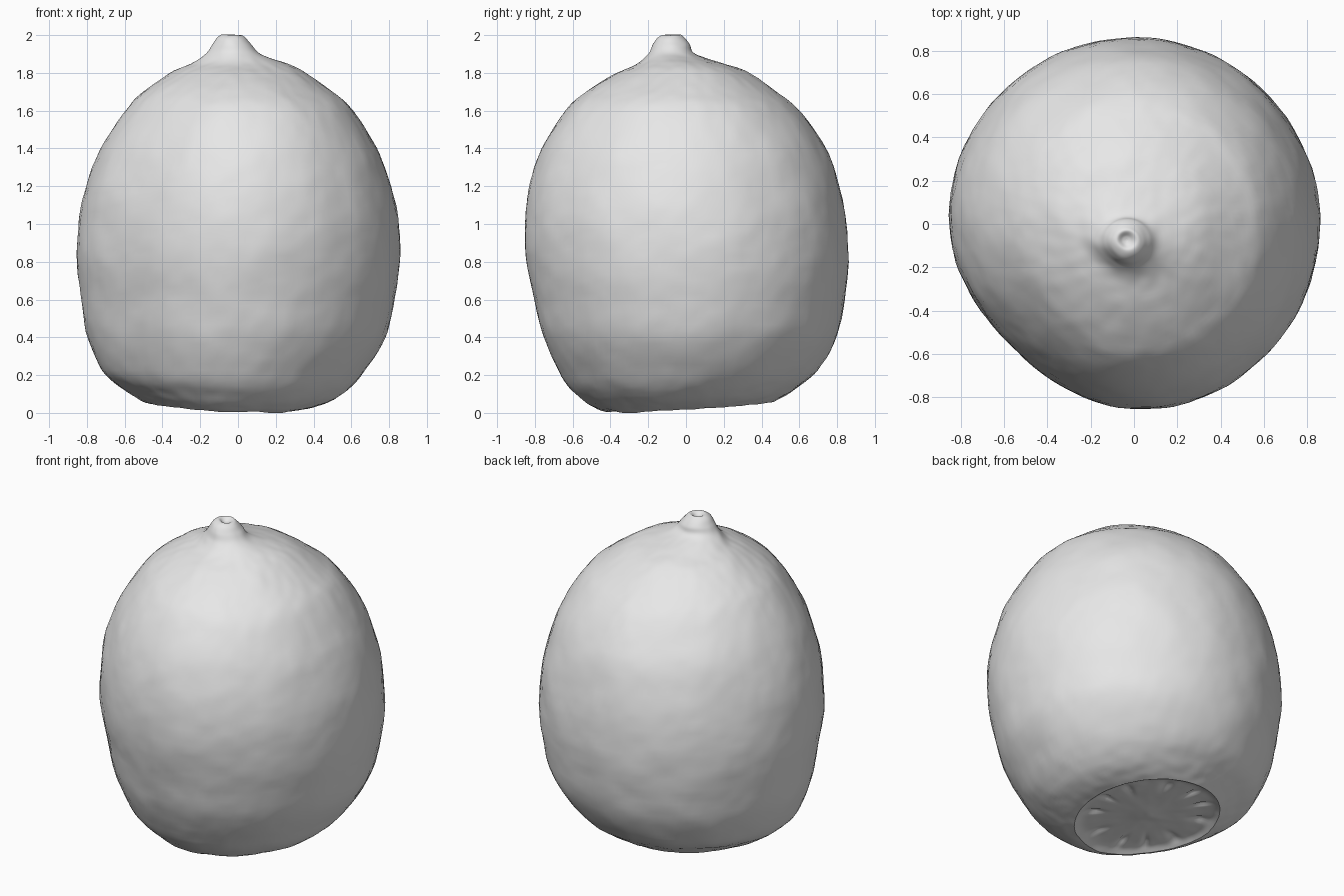
import bpy
import math
from mathutils import Vector, noise

if "Cube" in bpy.data.objects:
    bpy.data.objects.remove(bpy.data.objects["Cube"], do_unlink=True)

SEGMENTS = 144
STEPS = 6

# One plain grey for the whole fruit
grey = bpy.data.materials.new("plain_grey")
grey.use_nodes = True
colour = (0.8, 0.8, 0.8, 1)
grey.diffuse_color = colour
grey.node_tree.nodes["Principled BSDF"].inputs["Base Color"].default_value = colour


def smooth_rows(rows):
    """Refine a list of section rows with a Catmull-Rom spline."""
    rows = [Vector(row) for row in rows]
    refined = []
    for i in range(len(rows) - 1):
        before = rows[max(i - 1, 0)]
        start, end = rows[i], rows[i + 1]
        after = rows[min(i + 2, len(rows) - 1)]
        for step in range(STEPS):
            t = step / STEPS
            refined.append(start + (end - before) * (t / 2)
                           + (before * 2 - start * 5 + end * 4 - after) * (t * t / 2)
                           + (start * 3 - before - end * 3 + after) * (t ** 3 / 2))
    refined.append(rows[-1])
    return refined


def section_point(row, angle):
    """Point on an off-centre oval section with one flattened flank."""
    z, left, right, front, back = row
    c, s = math.cos(angle), math.sin(angle)
    flank = max(0, math.cos(angle - math.radians(225)))
    scale = 1 - 0.07 * flank ** 6
    x = (left + right) / 2 + (right - left) / 2 * c * scale
    y = (front + back) / 2 + (back - front) / 2 * s * scale
    # The cut end is slightly slanted
    fade = max(0, 1 - max(0, z - 0.03) / 0.2)
    return Vector((x, y, z + (0.06 * y - 0.045 * x) * fade))


def bumpy(point):
    """Uneven, pitted skin."""
    outward = (point - Vector((0, 0, 0.9))).normalized()
    lumps = noise.noise(point * 5) * 0.006 + noise.noise(point * 17) * 0.003
    return point + outward * lumps


def loft(name, rows, seeds=False):
    rings = smooth_rows(rows)
    verts, faces = [], []
    for row in rings:
        for k in range(SEGMENTS):
            angle = math.tau * k / SEGMENTS
            point = section_point(row, angle)
            if seeds:
                # Seed pockets arranged as spokes near the rim
                radius = (row[2] - row[1]) / 2
                band = max(0, 1 - abs(radius - 0.31) / 0.08)
                spoke = max(0, math.cos(angle * 11 + math.sin(angle * 3)))
                point.z += 0.02 * band * spoke ** 3
            verts.append(bumpy(point))
    for i in range(len(rings) - 1):
        for k in range(SEGMENTS):
            a, b = i * SEGMENTS + k, i * SEGMENTS + (k + 1) % SEGMENTS
            faces.append((a, b, b + SEGMENTS, a + SEGMENTS))
    # Close the small centre hole
    if seeds:
        faces.append(tuple(reversed(range(SEGMENTS))))
    else:
        faces.append(tuple(range(len(verts) - SEGMENTS, len(verts))))
    mesh = bpy.data.meshes.new(name)
    mesh.from_pydata(verts, [], faces)
    mesh.materials.append(grey)
    for polygon in mesh.polygons:
        polygon.use_smooth = True
    obj = bpy.data.objects.new(name, mesh)
    bpy.context.collection.objects.link(obj)
    return obj


# Rows: height, left, right, front, back extents
rim = (0.03, -0.49, 0.33, -0.42, 0.47)

# Shallow cut face on the underside
cut_face = loft("cut_face", [
    (0.04, -0.09, -0.07, 0.03, 0.05),
    (0.055, -0.2, 0.04, -0.1, 0.16),
    (0.055, -0.38, 0.22, -0.29, 0.35),
    (0.05, -0.45, 0.29, -0.37, 0.43),
    rim,
], seeds=True)

# Rounded peel rising to a small tip with a dimple
peel = loft("peel", [
    rim,
    (0.05, -0.53, 0.41, -0.48, 0.5),
    (0.1, -0.6, 0.53, -0.56, 0.57),
    (0.2, -0.71, 0.65, -0.665, 0.68),
    (0.4, -0.8, 0.78, -0.76, 0.795),
    (0.6, -0.835, 0.83, -0.81, 0.84),
    (0.8, -0.86, 0.855, -0.85, 0.86),
    (1, -0.85, 0.85, -0.86, 0.85),
    (1.2, -0.81, 0.81, -0.835, 0.81),
    (1.4, -0.73, 0.735, -0.77, 0.74),
    (1.6, -0.6, 0.61, -0.645, 0.6),
    (1.7, -0.505, 0.5, -0.53, 0.48),
    (1.8, -0.36, 0.355, -0.37, 0.33),
    (1.85, -0.25, 0.25, -0.26, 0.2),
    (1.9, -0.17, 0.12, -0.2, 0.05),
    (1.95, -0.135, 0.07, -0.175, 0.02),
    (1.985, -0.11, 0.04, -0.15, -0.01),
    (2, -0.08, 0.015, -0.12, -0.03),
    (1.985, -0.055, -0.015, -0.095, -0.055),
    (1.98, -0.04, -0.03, -0.08, -0.07),
])
